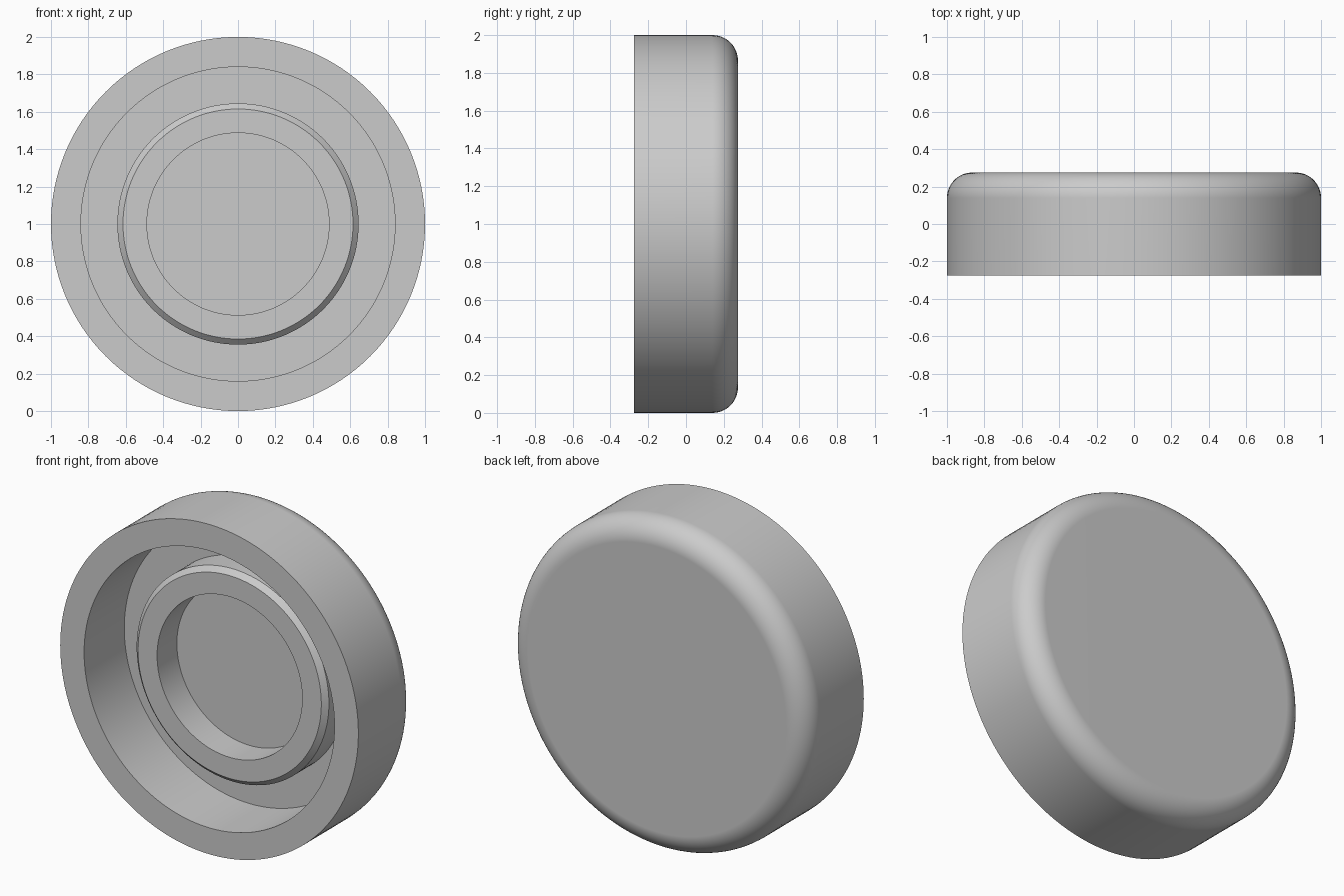
import bpy
import bmesh
import math
from mathutils import Vector

default = bpy.data.objects.get("Cube")
if default:
    bpy.data.objects.remove(default, do_unlink=True)

SEGMENTS = 128
FRONT, BACK, FLOOR = -0.275, 0.275, 0.11
FILLET = 0.135

# Single grey material
grey = bpy.data.materials.new("plain_grey")
grey.use_nodes = True
colour = (0.6, 0.6, 0.6, 1.0)
grey.diffuse_color = colour
grey.node_tree.nodes["Principled BSDF"].inputs["Base Color"].default_value = colour

# Profile as (radius, y): inner pocket, chamfered ring, groove, outer rim
profile = [
    (0, FLOOR), (0.487, FLOOR),
    (0.487, -0.08), (0.615, -0.08), (0.645, -0.05),
    (0.645, FLOOR), (0.84, FLOOR),
    (0.84, FRONT), (1, FRONT),
]
# Rounded back edge, then the flat back
STEPS = 12
for i in range(STEPS + 1):
    a = math.pi / 2 * i / STEPS
    profile.append((1 - FILLET + FILLET * math.cos(a),
                    BACK - FILLET + FILLET * math.sin(a)))
profile.append((0, BACK))

# Turn the profile around the y axis
bm = bmesh.new()
verts = [bm.verts.new((0, y, 1 + r)) for r, y in profile]
edges = [bm.edges.new(pair) for pair in zip(verts, verts[1:])]
bmesh.ops.spin(bm, geom=verts + edges, cent=Vector((0, 0, 1)), axis=Vector((0, 1, 0)),
               angle=math.tau, steps=SEGMENTS)
bmesh.ops.remove_doubles(bm, verts=bm.verts[:], dist=0.0005)
bmesh.ops.recalc_face_normals(bm, faces=bm.faces[:])

mesh = bpy.data.meshes.new("round_cap")
bm.to_mesh(mesh)
bm.free()
mesh.materials.append(grey)
cap = bpy.data.objects.new("round_cap", mesh)
bpy.context.collection.objects.link(cap)

# Smooth curved walls, crisp corners, flat caps
bpy.ops.object.select_all(action="DESELECT")
cap.select_set(True)
bpy.context.view_layer.objects.active = cap
bpy.ops.object.shade_smooth_by_angle(angle=math.radians(30))
weighted = cap.modifiers.new("flat_caps", "WEIGHTED_NORMAL")
weighted.keep_sharp = True
